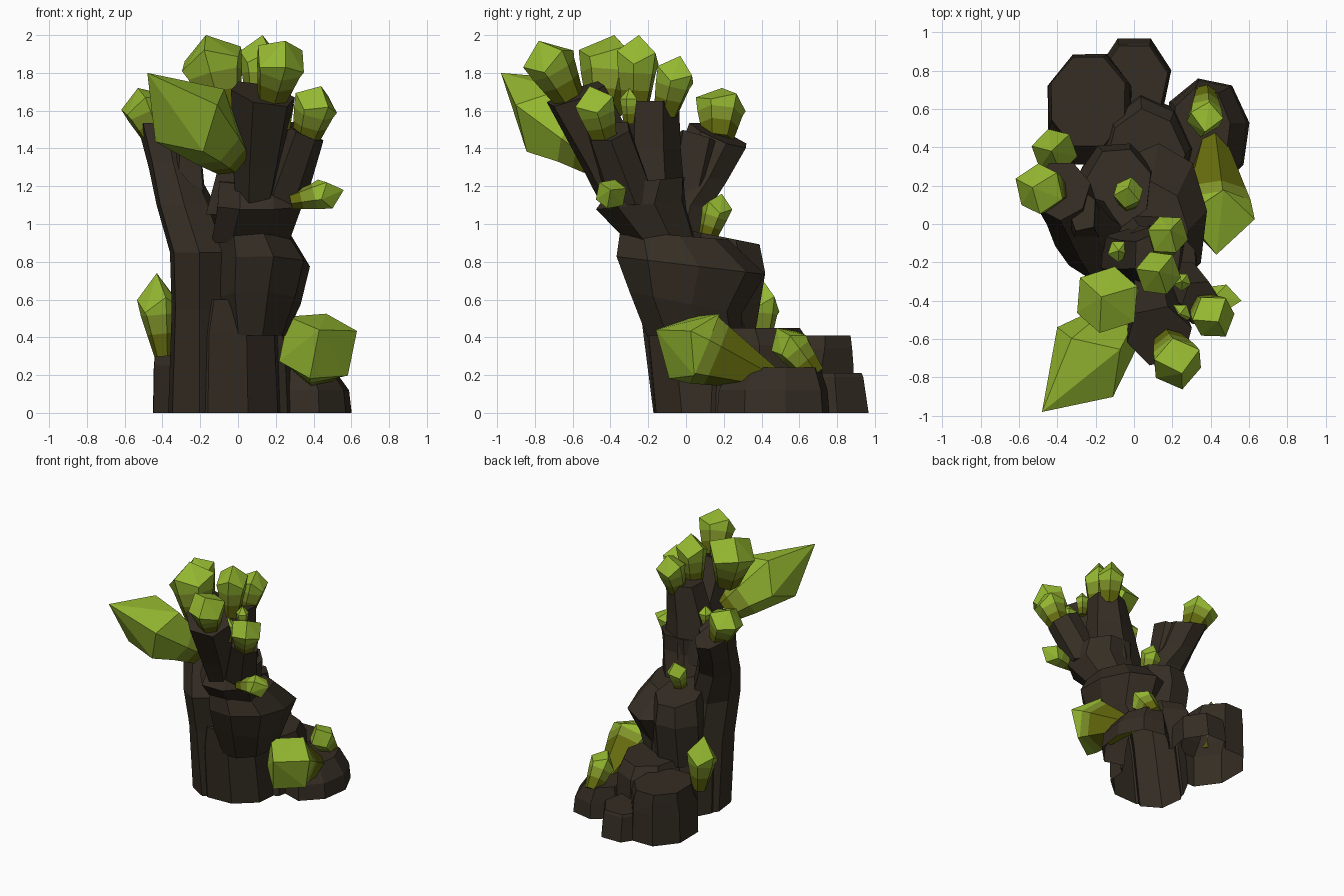
import bpy, bmesh, math, random
from mathutils import Vector

if "Cube" in bpy.data.objects:
    bpy.data.objects.remove(bpy.data.objects["Cube"])

random.seed(4)


def material(name, rgb):
    m = bpy.data.materials.new(name)
    m.diffuse_color = (*rgb, 1)
    m.use_nodes = True
    m.node_tree.nodes["Principled BSDF"].inputs["Base Color"].default_value = m.diffuse_color
    return m


STONE = material("dark brown stone", (0.035, 0.026, 0.017))
GREENS = [material("deep olive", (0.125, 0.145, 0.004)),
          material("olive green", (0.210, 0.290, 0.022)),
          material("bright green", (0.300, 0.480, 0.030))]
rocks = []


def finish(name, bm, mats):
    bmesh.ops.recalc_face_normals(bm, faces=bm.faces)
    me = bpy.data.meshes.new(name)
    bm.to_mesh(me)
    bm.free()
    for m in mats:
        me.materials.append(m)
    ob = bpy.data.objects.new(name, me)
    bpy.context.scene.collection.objects.link(ob)
    return ob


def bridge(bm, a, b, mat=0):
    n = len(a)
    for i in range(n):
        bm.faces.new((a[i], a[(i + 1) % n], b[(i + 1) % n], b[i])).material_index = mat


def rock(name, sides, sections, turn=0.0, rough=0.05):
    """Loft; section = x, y, z, rx, ry, optional slope of the ring in x and y."""
    bm = bmesh.new()
    bumps = [1 + random.uniform(-rough, rough) for _ in range(sides)]
    if sections[0][2] == 0:      # run below the ground, trimmed after the union
        x, y, z, rx, ry = sections[0]
        sections = [(x, y, -.05 - .01 * len(rocks), rx, ry)] + sections
    rings = []
    for x, y, z, rx, ry, *slope in sections:
        sx, sy = slope or (0, 0)
        ring = []
        for i in range(sides):
            a = turn + math.tau * i / sides
            dx, dy = rx * math.cos(a) * bumps[i], ry * math.sin(a) * bumps[i]
            ring.append(bm.verts.new((x + dx, y + dy, z + sx * dx + sy * dy)))
        rings.append(ring)
    for a, b in zip(rings, rings[1:]):
        bridge(bm, a, b)
    bm.faces.new(rings[0])
    bm.faces.new(rings[-1])
    rocks.append(finish(name, bm, [STONE]))


def crystal(name, base, tip, r, wide=0.68, foot=0.6, sides=6, bands=(0.27, 0.5), turn=0.3, wobble=0.08):
    """Pointed gem from base to tip, widest at fraction 'wide', three colour bands."""
    base, axis = Vector(base), Vector(tip) - Vector(base)
    q = axis.to_track_quat('Z', 'Y')
    bm = bmesh.new()
    fr = sorted({0.0, *bands, wide})
    rings = []
    for f in fr:
        k = foot + (1 - foot) * f / wide if f <= wide else (1 - f) / (1 - wide)
        ring = []
        for i in range(sides):
            a = turn + math.tau * i / sides
            g = f + (wobble * (-1) ** i if f == wide else 0)    # zigzag shoulder
            ring.append(bm.verts.new(base + axis * g + q @ Vector(
                (r * k * math.cos(a), r * k * math.sin(a), 0))))
        rings.append(ring)
    for j in range(len(fr) - 1):
        bridge(bm, rings[j], rings[j + 1], sum(fr[j] >= b for b in bands))
    bm.faces.new(rings[0])
    top = bm.verts.new(tip)
    for i in range(sides):
        bm.faces.new((rings[-1][i], rings[-1][(i + 1) % sides], top)).material_index = 2
    finish(name, bm, GREENS)


# lower trunk, mid boulders and neck
rock("stone_body", 9, [(-.06, .12, 0, .30, .29), (-.06, .08, .42, .28, .29),
                       (-.04, .06, .6, .26, .28)], .2)
rock("mid_boulder", 9, [(.08, .05, .41, .18, .26), (.09, .00, .58, .25, .30, 0, -.2),
                        (.11, .03, .78, .28, .40, 0, -.12), (.07, -.06, .94, .22, .29, 0, -.08)], .1)
rock("rear_boulder", 7, [(-.08, .2, .4, .2, .18), (-.09, .23, .74, .2, .21), (-.08, .2, .93, .17, .21, 0, -.2)], .3)
rock("neck", 8, [(.06, -.13, .9, .22, .19), (.11, -.25, 1.10, .24, .25, 0, .1),
                 (.11, -.20, 1.23, .23, .20, 0, .1)], .35)

# base stones
rock("back_left_stone", 8, [(-.23, .60, 0, .235, .31), (-.23, .60, .25, .23, .31),
                            (-.23, .63, .34, .22, .27), (-.24, .64, .41, .205, .25)], .39, .02)
rock("back_step_stone", 7, [(0, .75, 0, .20, .24), (0, .74, .19, .19, .22), (0, .74, .21, .18, .21)], .22, .02)
rock("right_stone", 8, [(.38, .47, 0, .235, .30), (.38, .47, .12, .22, .29),
                        (.35, .48, .24, .16, .24)], .2, .04)
rock("centre_stone", 8, [(.06, .36, 0, .26, .32), (.06, .36, .36, .24, .30), (.06, .34, .45, .21, .26)], .1)

# left column running up into the rear branch
rock("left_column", 7, [(-.20, .05, 0, .18, .22), (-.2, -.02, .55, .16, .22), (-.2, -.08, .85, .17, .22),
                        (-.28, -.01, 1.1, .16, .17), (-.34, .09, 1.28, .14, .15, -.2, -.3),
                        (-.38, .18, 1.47, .15, .16, -.2, -.4)], .2)

# upper branches
rock("front_branch", 6, [(.08, -.28, 1.0, .09, .12), (.10, -.40, 1.35, .14, .15, -.1, .4),
                         (.13, -.58, 1.69, .18, .16, -.2, .35)], .25)
rock("upright_branch", 6, [(.04, -.17, 1.05, .24, .17), (.08, -.18, 1.4, .18, .15), (.12, -.18, 1.65, .13, .14)], .4)
rock("right_branch", 6, [(.22, -.28, 1.1, .13, .14), (.35, -.41, 1.49, .10, .12, -.5, .2)], .1)
rock("spur_branch", 5, [(-.27, -.02, 1.0, .13, .1), (-.27, .07, 1.46, .08, .12, .2, -.3)], .5)

# merge the rocks into one shell, open at the ground
body, others = rocks[0], rocks[1:]
group = bpy.data.collections.new("rock parts")
bpy.context.scene.collection.children.link(group)
for ob in others:
    group.objects.link(ob)
mod = body.modifiers.new("union", 'BOOLEAN')
mod.operation, mod.solver = 'UNION', 'EXACT'
mod.operand_type, mod.collection = 'COLLECTION', group
bpy.context.view_layer.update()
merged = body.evaluated_get(bpy.context.evaluated_depsgraph_get())
bm = bmesh.new()
bm.from_mesh(merged.to_mesh())
bmesh.ops.bisect_plane(bm, geom=bm.verts[:] + bm.edges[:] + bm.faces[:], plane_co=(0, 0, 0),
                       plane_no=(0, 0, 1), clear_inner=True)
body.modifiers.clear()
for f in bm.faces:
    f.material_index = 0
bm.to_mesh(body.data)
bm.free()
for ob in others:
    bpy.data.objects.remove(ob)
bpy.data.collections.remove(group)

# crystals: base, tip, radius
crystal("large_front_crystal", (-.03, -.46, 1.35), (-.48, -.98, 1.80), .23, .5, .5, bands=(.08, .2), turn=.1)
crystal("crown_crystal", (-.07, -.43, 1.58), (-.17, -.38, 2.0), .18, .7, .5)
crystal("front_crystal", (.18, -.62, 1.67), (.25, -.78, 1.97), .14)
crystal("right_crystal", (.36, -.43, 1.45), (.44, -.51, 1.73), .12)
crystal("upright_crystal", (.12, -.27, 1.60), (.13, -.25, 2.0), .12, .7)
crystal("rear_crystal", (.15, -.11, 1.58), (.19, -.03, 1.89), .11)
crystal("branch_crystal", (-.42, .17, 1.45), (-.53, .19, 1.72), .135)
crystal("lower_right_crystal", (.41, .48, .17), (.43, -.16, .44), .215, .68, .25, bands=(.5, .6))
crystal("lower_left_crystal", (-.39, .38, .30), (-.43, .38, .74), .12, .62, .45)
crystal("stone_crystal", (.37, .68, .20), (.37, .48, .45), .10)
crystal("side_crystal", (.28, -.39, 1.12), (.56, -.40, 1.18), .085, .65, .5, bands=(.2, .45))
crystal("back_crystal", (-.03, .11, .92), (-.03, .19, 1.16), .08)
for i, (x, y, z, r) in enumerate([(-.08, -.14, 1.42, .06), (.25, -.30, 1.63, .05), (.24, -.47, 1.60, .06)]):
    crystal(f"small_crystal_{i + 1}", (x, y, z - .1), (x, y, z + .09), r, .7, .6, 5, wobble=0)
